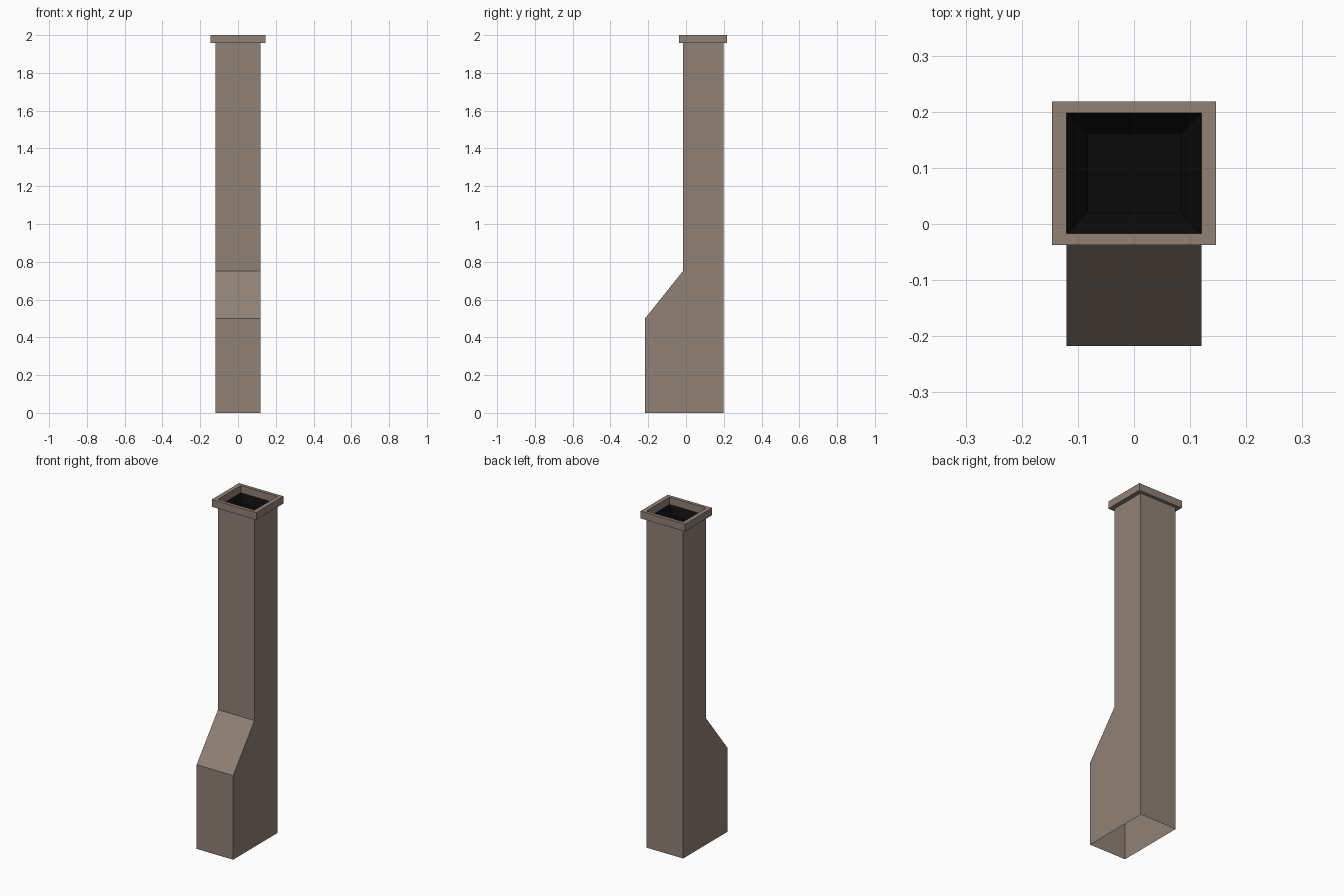
import bpy, bmesh

if "Cube" in bpy.data.objects:
    bpy.data.objects.remove(bpy.data.objects["Cube"])

def material(name, col):
    m = bpy.data.materials.new(name)
    m.diffuse_color = (*col, 1)
    m.use_nodes = True
    m.node_tree.nodes["Principled BSDF"].inputs["Base Color"].default_value = m.diffuse_color
    return m

brown = material("taupe_brown", (0.28, 0.22, 0.18))
black = material("soot_black", (0.003, 0.003, 0.003))

def finish(bm, name, mat):
    me = bpy.data.meshes.new(name)
    bm.to_mesh(me)
    bm.free()
    me.materials.append(mat)
    ob = bpy.data.objects.new(name, me)
    bpy.context.collection.objects.link(ob)

W, FRONT, BACK = 0.12, -0.017, 0.198   # shaft half width and depth range
RIM_Z, TOP = 1.957, 2.0

def rect(bm, w, y0, y1, z):
    return [bm.verts.new((x, y, z)) for x, y in ((-w, y0), (w, y0), (w, y1), (-w, y1))]

def bridge(bm, a, b):
    n = len(a)
    for i in range(n):
        j = (i + 1) % n
        bm.faces.new((a[i], a[j], b[j], b[i]))

# chimney body: side profile swept across x, open at the bottom and top
bm = bmesh.new()
profile = [(BACK, 0), (-0.217, 0), (-0.217, 0.5), (FRONT, 0.75), (FRONT, RIM_Z), (BACK, RIM_Z)]
left = [bm.verts.new((-W, y, z)) for y, z in profile]
right = [bm.verts.new((W, y, z)) for y, z in profile]
bm.faces.new(left)
bm.faces.new(right[::-1])
bridge(bm, left, right)
bmesh.ops.recalc_face_normals(bm, faces=bm.faces)
ends = [f for f in bm.faces if abs(f.normal.z) > 0.99]
bmesh.ops.delete(bm, geom=ends, context='FACES')
finish(bm, "chimney_body", brown)

# rim: square ring around the opening
bm = bmesh.new()
outer_low = rect(bm, 0.146, -0.037, 0.218, RIM_Z)
outer_top = rect(bm, 0.146, -0.037, 0.218, TOP)
inner_top = rect(bm, W, FRONT, BACK, TOP)
inner_low = rect(bm, W, FRONT, BACK, RIM_Z)
rings = [outer_low, outer_top, inner_top, inner_low]
for i in range(4):
    bridge(bm, rings[i], rings[(i + 1) % 4])
bmesh.ops.recalc_face_normals(bm, faces=bm.faces)
finish(bm, "chimney_rim", brown)

# dark flue: shallow funnel sunk below the rim
bm = bmesh.new()
edge = rect(bm, W, FRONT, BACK, RIM_Z)
floor = rect(bm, 0.083, 0.02, 0.16, RIM_Z - 0.04)
bridge(bm, floor, edge)
bm.faces.new(floor)
for f in bm.faces:
    f.normal_update()
    if f.normal.z < 0:
        f.normal_flip()
finish(bm, "flue_opening", black)
